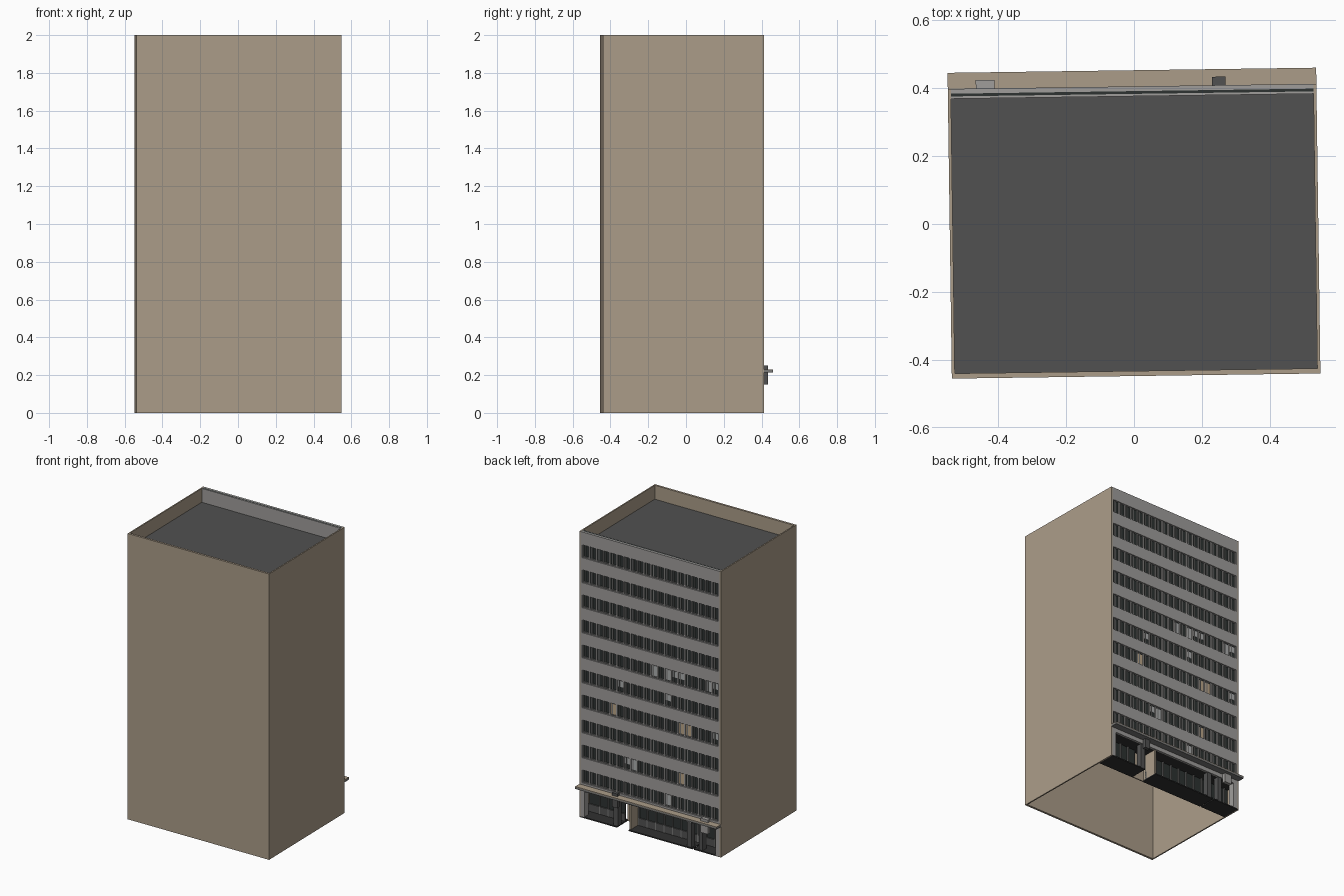
import bpy, bmesh, math, random
from mathutils import Matrix

if "Cube" in bpy.data.objects:
    bpy.data.objects.remove(bpy.data.objects["Cube"])

random.seed(4)
TURN = Matrix.Rotation(math.radians(0.8), 4, 'Z')  # whole block sits slightly turned


def mat(name, r, g, b):
    m = bpy.data.materials.new(name)
    m.diffuse_color = (r, g, b, 1)
    m.use_nodes = True
    m.node_tree.nodes["Principled BSDF"].inputs["Base Color"].default_value = m.diffuse_color
    return m


TAN = mat("tan_render", 0.41, 0.335, 0.25)
GREY = mat("facade_grey", 0.35, 0.34, 0.33)
FRAME = mat("frame_grey", 0.19, 0.19, 0.185)
ROOF = mat("roof_grey", 0.083, 0.083, 0.083)
GLASS = mat("dark_glass", 0.026, 0.032, 0.031)
DARK = mat("dark_floor", 0.03, 0.03, 0.03)
PALE = mat("pale_blind", 0.42, 0.43, 0.43)
BLIND = mat("tan_blind", 0.5, 0.38, 0.25)


def boxes(name, material, items):
    """One object from a list of (x0, x1, y0, y1, z0, z1) boxes."""
    bm = bmesh.new()
    for x0, x1, y0, y1, z0, z1 in items:
        m = Matrix.Translation(((x0 + x1) / 2, (y0 + y1) / 2, (z0 + z1) / 2)) \
            @ Matrix.Diagonal((x1 - x0, y1 - y0, z1 - z0, 1))
        bmesh.ops.create_cube(bm, size=1, matrix=TURN @ m)
    me = bpy.data.meshes.new(name)
    bm.to_mesh(me)
    bm.free()
    me.materials.append(material)
    ob = bpy.data.objects.new(name, me)
    bpy.context.collection.objects.link(ob)


W, FRONT, BACK = 0.5425, -0.4475, 0.405
GL = 0.391                      # outer face of the glass
ROWS = [1.82 - 0.175 * i for i in range(10)]   # window sill heights
RH = 0.09                       # window height

# plain shell, open below
boxes("side_walls", TAN, [(-W, -W + 0.009, FRONT, BACK, 0, 2), (W - 0.009, W, FRONT, BACK, 0, 2)])
boxes("front_wall", TAN, [(-W + 0.009, W - 0.009, FRONT, FRONT + 0.015, 0, 2)])
boxes("roof_deck", ROOF, [(-W + 0.009, W - 0.009, FRONT + 0.015, 0.377, 1.893, 1.903)])

# facade layers: inner lining, glass sheet, outer spandrel bands
E = W - 0.009
boxes("facade_lining", GREY, [(-E, E, 0.376, 0.383, 0.2, 2)])
boxes("glass_sheet", GLASS, [(-E, E, 0.383, GL, 0.2, 2)])
tops = [2.0] + ROWS
bands = [(-E, E, GL, BACK, z + RH, above) for z, above in zip(ROWS, tops)]
bands.append((-E, E, GL, BACK, 0.185, ROWS[-1]))
boxes("spandrel_bands", GREY, bands)
boxes("facade_ends", GREY, [(s * 0.528 - 0.0055, s * 0.528 + 0.0055, GL, BACK, 0.2, 1.95) for s in (-1, 1)])

# window bays
N, X0 = 20, -0.522
STEP = 2 * 0.522 / N
posts, bars, pale, tan = [], [], [], []
for r, z in enumerate(ROWS):
    for i in range(N + 1):
        x = X0 + i * STEP
        posts.append((x - 0.005, x + 0.005, GL, 0.399, z, z + RH))
        if i == N:
            break
        xm = x + STEP * 0.64
        bars.append((xm - 0.003, xm + 0.003, GL, 0.396, z, z + RH))
        pane = (x + 0.006, x + STEP - 0.006, GL, GL + 0.002, z + 0.008, z + RH - 0.008)
        c = x + STEP / 2
        if (r, round((c - X0) / STEP - 0.5)) in ((6, 15), (6, 4), (8, 5), (6, 5)):
            tan.append(pane)
        elif (r == 4 and -0.5 < c < -0.08 and random.random() < 0.6) or random.random() < 0.04:
            pale.append(pane[:4] + (z + random.choice((0.01, 0.04)), z + RH - 0.008))
    bars.append((X0, -X0, GL, 0.397, z, z + 0.007))
boxes("window_posts", GREY, posts)
boxes("window_bars", FRAME, bars)
boxes("pale_blinds", PALE, pale)
boxes("tan_blinds", BLIND, tan)

# canopy over the street floor
boxes("canopy_slab", FRAME, [(-W, W, BACK, 0.4525, 0.214, 0.226)])
boxes("canopy_top", TAN, [(-W, W, BACK, 0.4525, 0.226, 0.231)])
boxes("pale_sign", GREY, [(-0.46, -0.405, BACK, 0.43, 0.15, 0.25)])
boxes("dark_sign", ROOF, [(0.235, 0.275, BACK, 0.43, 0.15, 0.25)])

# recessed street floor
boxes("street_floor", DARK, [(-E, -0.335, 0.275, BACK, 0, 0.008), (-0.325, 0.165, 0.275, BACK, 0, 0.008),
                             (0.255, E, 0.275, BACK, 0, 0.008)])
boxes("street_ceiling", DARK, [(-E, E, 0.275, GL, 0.185, 0.2)])
boxes("shop_glass", GLASS, [(-E, 0.165, 0.3, 0.306, 0.008, 0.185), (0.255, E, 0.3, 0.306, 0.008, 0.185)])
boxes("shop_base", ROOF, [(-E, 0.165, 0.306, 0.314, 0.008, 0.06), (0.255, E, 0.306, 0.314, 0.008, 0.06)])
boxes("shop_bars", FRAME, [(x - 0.004, x + 0.004, 0.306, 0.316, 0.008, 0.185)
                           for x in [-0.5 + 0.065 * i for i in range(11)] + [0.32, 0.385, 0.45]])
boxes("entry_walls", TAN, [(0.155, 0.165, 0.275, 0.395, 0, 0.185), (0.165, 0.255, 0.275, 0.283, 0, 0.185)])
boxes("columns", ROOF, [(0.25, 0.285, 0.36, 0.4, 0.008, 0.185), (-0.315, -0.28, 0.36, 0.4, 0.008, 0.185),
                        (-0.4, -0.37, 0.36, 0.4, 0.008, 0.185)])
boxes("end_piers", GREY, [(-E, -0.5, 0.36, BACK, 0, 0.185), (0.505, E, 0.36, BACK, 0, 0.185)])
